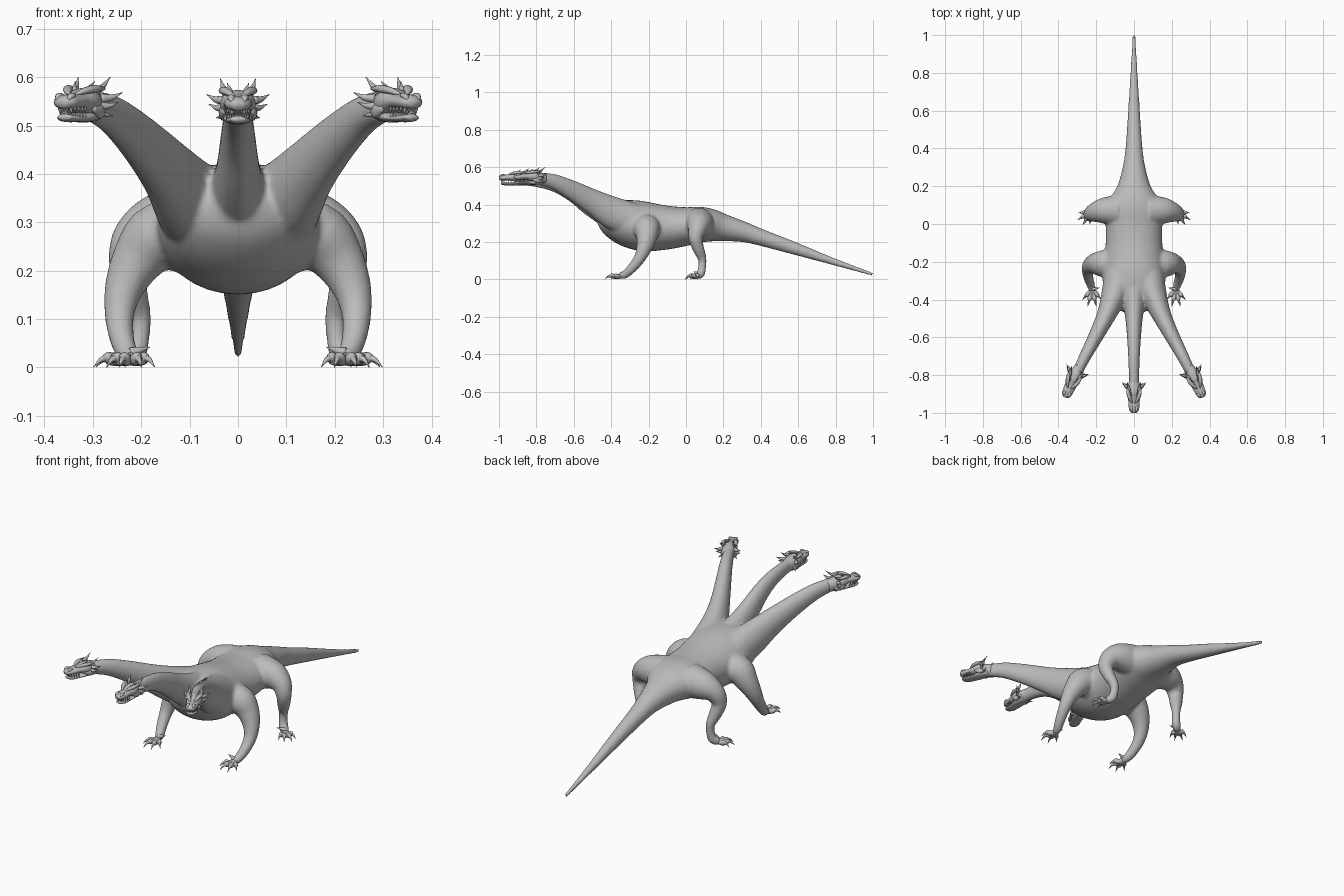
import bpy, bmesh, math
from mathutils import Vector, Matrix

cube = bpy.data.objects.get("Cube")
if cube:
    bpy.data.objects.remove(cube)

skin = bpy.data.materials.new("grey_hide")
skin.use_nodes = True
GREY = (0.5, 0.5, 0.5, 1)
skin.diffuse_color = GREY
skin.node_tree.nodes["Principled BSDF"].inputs["Base Color"].default_value = GREY


def spline(stations, steps):
    """Catmull-Rom interpolation of station tuples."""
    pts = [Vector(s) for s in stations]
    out = []
    for i in range(len(pts) - 1):
        a, b, c, d = pts[max(i - 1, 0)], pts[i], pts[i + 1], pts[min(i + 2, len(pts) - 1)]
        for k in range(steps):
            t = k / steps
            out.append(0.5 * (2 * b + (c - a) * t + (2 * a - 5 * b + 4 * c - d) * t * t
                              + (3 * b - a - 3 * c + d) * t ** 3))
    return out + [pts[-1]]


def loft(bm, stations, up=(0, 0, 1), steps=4, sides=20):
    """Closed tube; a station is x, y, z, half width, half height."""
    rows = spline(stations, steps)
    rings = []
    for i, r in enumerate(rows):
        tangent = (rows[min(i + 1, len(rows) - 1)] - rows[max(i - 1, 0)])
        tangent = Vector(tangent[:3]).normalized()
        side = tangent.cross(Vector(up)).normalized()
        top = side.cross(tangent)
        ring = []
        for k in range(sides):
            a = 2 * math.pi * k / sides
            ring.append(bm.verts.new(Vector(r[:3]) + side * math.cos(a) * max(r[3], 0.001)
                                     + top * math.sin(a) * max(r[4], 0.001)))
        rings.append(ring)
    for p, q in zip(rings, rings[1:]):
        for k in range(sides):
            n = (k + 1) % sides
            bm.faces.new((p[k], p[n], q[n], q[k]))
    bm.faces.new(rings[0][::-1])
    bm.faces.new(rings[-1])


def limb(bm, points, s, up=(0, 1, 0)):
    """Round tube with x mirrored by s; a point is x, y, z, radius."""
    loft(bm, [(x * s, y, z, r, r) for x, y, z, r in points], up)


def spike(bm, base, tip, radius, bend=0.0, sides=8):
    """Pointed horn, claw or tooth, lifted in the middle by bend."""
    a, b = Vector(base), Vector(tip)
    m = (a + b) / 2 + Vector((0, 0, bend))
    up = (0, 1, 0) if abs((b - a).normalized().z) > 0.8 else (0, 0, 1)
    loft(bm, [(*a, radius, radius), (*m, radius * .65, radius * .65), (*b, 0, 0)], up, 3, sides)


def finish(bm, name):
    bmesh.ops.recalc_face_normals(bm, faces=bm.faces)
    mesh = bpy.data.meshes.new(name)
    bm.to_mesh(mesh)
    bm.free()
    mesh.materials.append(skin)
    for p in mesh.polygons:
        p.use_smooth = True
    return mesh


def place(mesh, name, matrix=Matrix()):
    ob = bpy.data.objects.new(name, mesh)
    ob.matrix_world = matrix
    bpy.context.collection.objects.link(ob)
    return ob


# Torso and tail: y, bottom, top, half width
TORSO = [(-.46, .31, .39, .06), (-.42, .25, .415, .12), (-.36, .20, .428, .155), (-.28, .163, .425, .168),
         (-.2, .15, .412, .162), (-.1, .16, .395, .15), (0, .18, .387, .15), (.08, .197, .388, .15),
         (.14, .202, .375, .125), (.2, .203, .35, .088), (.3, .2, .312, .06), (.4, .18, .27, .045),
         (.6, .127, .192, .031), (.8, .073, .11, .019), (1, .018, .036, .008)]
bm = bmesh.new()
loft(bm, [(0, y, (b + t) / 2, w, (t - b) / 2) for y, b, t, w in TORSO], sides=32)

# Necks
loft(bm, [(0, -.28, .31, .09, .1), (0, -.4, .355, .062, .085), (0, -.5, .405, .046, .07),
          (0, -.6, .468, .037, .055), (0, -.7, .511, .031, .044), (0, -.8, .53, .027, .036),
          (0, -.87, .535, .027, .033)])
for s in (1, -1):
    loft(bm, [(.06 * s, -.25, .30, .10, .1), (.105 * s, -.38, .35, .07, .09),
              (.15 * s, -.49, .41, .05, .07), (.205 * s, -.6, .472, .039, .054),
              (.258 * s, -.7, .52, .032, .042), (.3 * s, -.785, .54, .027, .033)])

    # Front and hind legs
    limb(bm, [(.08, -.21, .27, .08), (.16, -.21, .27, .073), (.205, -.21, .225, .056),
              (.235, -.225, .165, .041), (.245, -.25, .11, .031), (.24, -.29, .06, .026),
              (.228, -.325, .027, .022), (.222, -.355, .018, .016)], s)
    limb(bm, [(.08, .07, .30, .085), (.16, .07, .293, .07), (.212, .06, .265, .05),
              (.23, .052, .215, .037), (.218, .068, .16, .031), (.203, .087, .11, .023),
              (.203, .086, .065, .021), (.212, .078, .03, .023), (.235, .06, .018, .018)], s, (.3, 1, 0))

body = place(finish(bm, "body"), "body")
mod = body.modifiers.new("blend", 'REMESH')
mod.mode = 'VOXEL'
mod.voxel_size = 0.007
mod.use_smooth_shade = True
mod = body.modifiers.new("soften", 'SMOOTH')
mod.factor = 0.5
mod.iterations = 8


# Toes and claws: ankle position, facing angle
def foot(name, s, x, y, yaw, size):
    bm = bmesh.new()
    for spread, length in ((-42, .062), (-14, .078), (14, .078), (42, .062)):
        a = math.radians(yaw + spread)
        d = Vector((math.sin(a) * s, -math.cos(a), 0)) * length * size
        o = Vector((x * s, y, .015))
        loft(bm, [(*(o + Vector((0, 0, .004))), .011, .014), (*(o + d * .4), .011, .012),
                  (*(o + d * .68 + Vector((0, 0, .004))), .012, .013), (*(o + d * .82), .005, .006)], sides=12)
        spike(bm, o + d * .7 + Vector((0, 0, .005)), o + d * 1.2 - Vector((0, 0, .014)), .008, .005)
    # Dew claw at the heel
    a = math.radians(yaw - 100)
    d = Vector((math.sin(a) * s, -math.cos(a), 0)) * .04
    o = Vector((x * s, y, .03))
    spike(bm, o, o + d + Vector((0, 0, .012)), .011)
    place(finish(bm, name), name)


for s, word in ((1, "left"), (-1, "right")):
    foot(word + "_front_toes", s, .222, -.345, 0, 1)
    foot(word + "_hind_toes", s, .23, .063, 45, .85)

# Head shapes share one mesh per part, facing -y from the neck joint
bm = bmesh.new()
loft(bm, [(0, .025, 0, .024, .03), (0, -.02, .006, .034, .034), (0, -.05, .013, .037, .029),
          (0, -.08, .014, .031, .019), (0, -.11, .013, .029, .016), (0, -.138, .012, .025, .015),
          (0, -.152, .01, .013, .009)])
for s in (1, -1):
    # Brow ridge, nostril and cheek
    loft(bm, [(.008 * s, -.1, .028, .003, .003), (.02 * s, -.078, .036, .009, .007),
              (.03 * s, -.05, .04, .01, .008), (.035 * s, -.015, .04, .003, .003)], sides=10)
    loft(bm, [(.012 * s, -.115, .024, .003, .003), (.014 * s, -.134, .026, .008, .006),
              (.013 * s, -.148, .018, .003, .003)], sides=10)
    loft(bm, [(.026 * s, 0, -.005, .006, .01), (.031 * s, -.03, -.006, .009, .016),
              (.03 * s, -.06, .0, .004, .006)], sides=10)
skull = finish(bm, "skull")

bm = bmesh.new()
loft(bm, [(0, .005, -.012, .024, .016), (0, -.04, -.017, .03, .013), (0, -.08, -.021, .027, .008),
          (0, -.118, -.021, .025, .008), (0, -.14, -.018, .015, .006)])
jaw = finish(bm, "jaw")

bm = bmesh.new()
for s in (1, -1):
    spike(bm, (.024 * s, -.035, .034), (.036 * s, .012, .064), .009, -.004)
    spike(bm, (.03 * s, -.02, .02), (.064 * s, .01, .032), .010, -.004)
    spike(bm, (.03 * s, -.025, .004), (.06 * s, .0, .012), .009, -.003)
    spike(bm, (.028 * s, -.02, -.012), (.045 * s, .006, -.016), .007)
    spike(bm, (.014 * s, -.06, .035), (.022 * s, -.035, .055), .006)
horns = finish(bm, "horns")

bm = bmesh.new()
for i in range(13):
    a = math.pi * i / 12
    x, y = .025 * math.cos(a), -.09 - .05 * math.sin(a)
    big = 1.35 if i in (4, 8) else 1
    spike(bm, (x, y, .002), (x, y, -.009 * big), .0035 * big, 0, 6)
    spike(bm, (x * .88, y + .004, -.018), (x * .88, y + .003, -.005), .003, 0, 6)
teeth = finish(bm, "teeth")

for word, loc, yaw in (("middle", (0, -.848, .532), 0), ("left", (.302, -.778, .536), 24),
                       ("right", (-.302, -.778, .536), -24)):
    m = Matrix.Translation(loc) @ Matrix.Rotation(math.radians(yaw), 4, 'Z')
    for part, mesh in (("skull", skull), ("jaw", jaw), ("horns", horns), ("teeth", teeth)):
        place(mesh, word + "_" + part, m)
